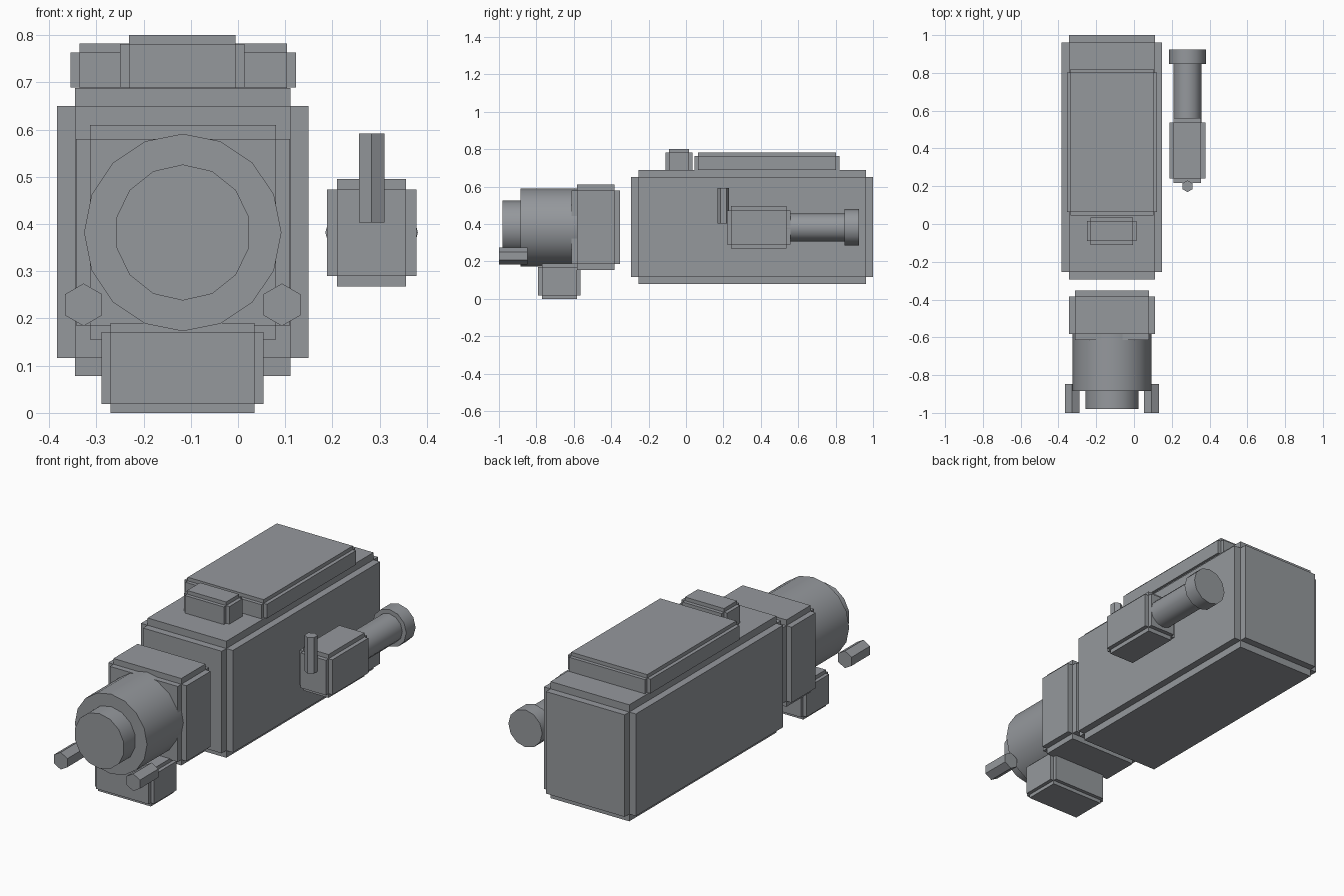
import bpy, bmesh
from math import sin, cos, pi, radians
from mathutils import Vector

if "Cube" in bpy.data.objects:
    bpy.data.objects.remove(bpy.data.objects["Cube"])

# Dark grey casing
casing = bpy.data.materials.new("dark_casing")
casing.diffuse_color = (0.30, 0.315, 0.335, 1)
casing.use_nodes = True
casing.node_tree.nodes["Principled BSDF"].inputs["Base Color"].default_value = casing.diffuse_color


def finish(name, bm, smooth=False):
    bmesh.ops.recalc_face_normals(bm, faces=bm.faces[:])
    me = bpy.data.meshes.new(name)
    bm.to_mesh(me)
    bm.free()
    me.materials.append(casing)
    ob = bpy.data.objects.new(name, me)
    bpy.context.collection.objects.link(ob)
    if smooth:
        bpy.ops.object.select_all(action='DESELECT')
        ob.select_set(True)
        bpy.context.view_layer.objects.active = ob
        bpy.ops.object.shade_smooth_by_angle(angle=radians(35))
    return ob


def stepped_box(name, lo, hi, inset):
    """Box with notched edges: three blocks, each full length along one axis only."""
    lo, hi = Vector(lo), Vector(hi)
    bm = bmesh.new()
    for axis in range(3):
        cut = Vector([0 if i == axis else inset for i in range(3)])
        a, b = lo + cut, hi - cut
        cube = bmesh.ops.create_cube(bm, size=1)["verts"]
        for v in cube:
            v.co = Vector([(a[i] + b[i]) / 2 + v.co[i] * (b[i] - a[i]) for i in range(3)])
    return finish(name, bm)


def prism(name, axis, centre, start, end, radius, sides, smooth=True):
    """Polygonal cylinder along y or z, first corner pointing up (or to +y)."""
    bm = bmesh.new()
    rings = []
    for t in (start, end):
        ring = []
        for i in range(sides):
            a = pi / 2 + 2 * pi * i / sides
            u, w = centre[0] + radius * cos(a), centre[1] + radius * sin(a)
            ring.append(bm.verts.new((u, t, w) if axis == 'y' else (u, w, t)))
        rings.append(ring)
        bm.faces.new(ring)
    for i in range(sides):
        j = (i + 1) % sides
        bm.faces.new((rings[0][i], rings[0][j], rings[1][j], rings[1][i]))
    return finish(name, bm, smooth)


CX, CZ = -0.117, 0.382   # lens axis

# Main housing with its lid and top block
stepped_box("main_body", (-0.383, -0.293, 0.078), (0.149, 1.0, 0.688), 0.038)
stepped_box("top_cover", (-0.355, 0.045, 0.67), (0.123, 0.82, 0.782), 0.019)
stepped_box("top_block", (-0.25, -0.11, 0.67), (0.014, 0.035, 0.80), 0.019)

# Front assembly
stepped_box("lens_mount", (-0.343, -0.613, 0.155), (0.11, -0.353, 0.61), 0.03)
prism("lens_barrel", 'y', (CX, CZ), -0.884, -0.50, 0.209, 16)
prism("lens_front", 'y', (CX, CZ), -0.98, -0.87, 0.144, 14)
stepped_box("lower_block", (-0.289, -0.79, 0.0), (0.054, -0.565, 0.19), 0.019)
for side, label in ((-1, "left"), (1, "right")):
    prism("front_rod_" + label, 'y', (CX + side * 0.21, 0.229), -1.0, -0.847, 0.045, 6, False)

# Side viewfinder
stepped_box("finder_body", (0.188, 0.218, 0.268), (0.378, 0.56, 0.495), 0.022)
prism("finder_tube", 'y', (0.283, CZ), 0.53, 0.86, 0.075, 12)
prism("finder_eyepiece", 'y', (0.283, CZ), 0.848, 0.925, 0.098, 12)
prism("finder_post", 'z', (0.283, 0.2), 0.403, 0.592, 0.031, 6, False)
